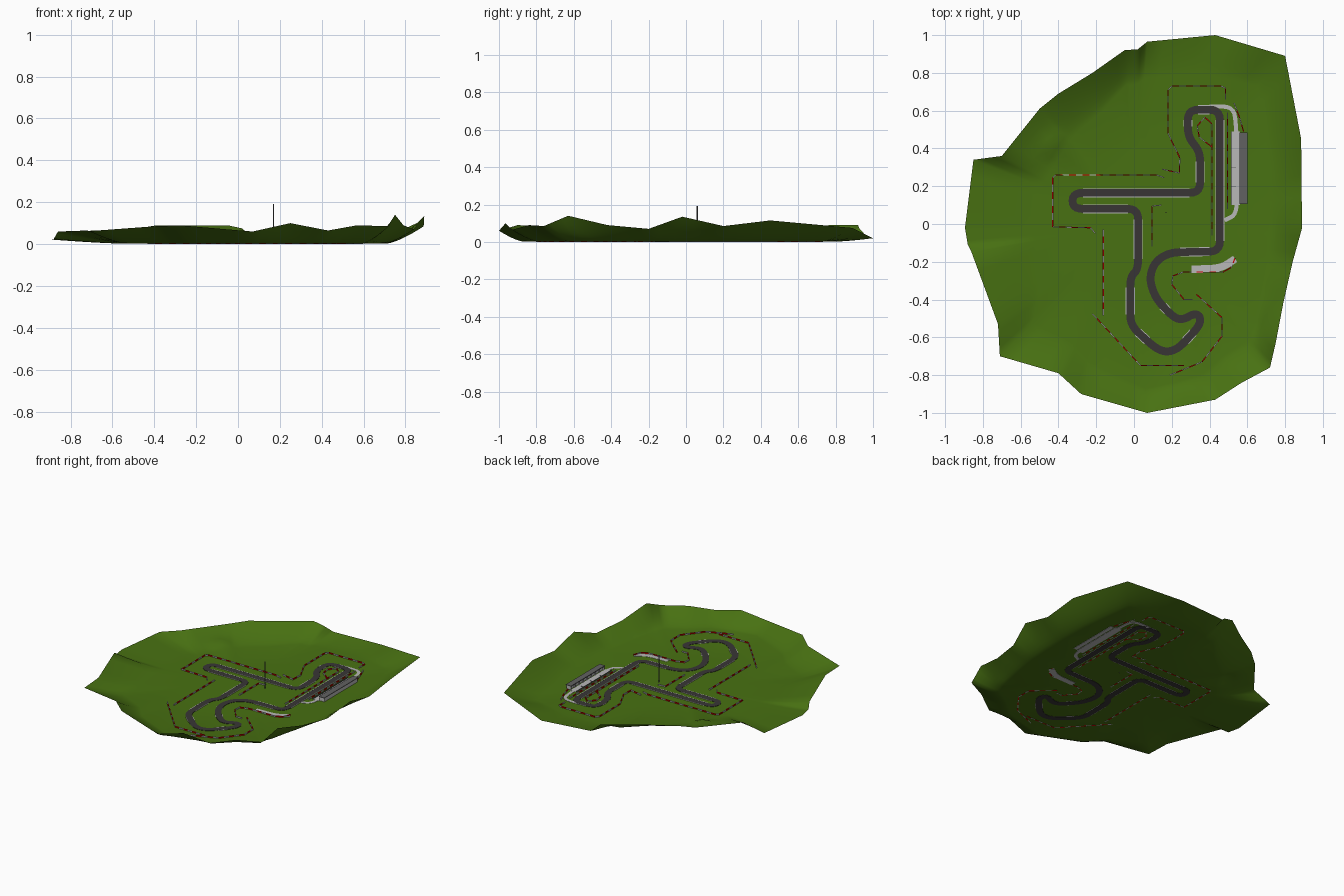
import bpy, bmesh, math
from mathutils import Vector

if "Cube" in bpy.data.objects:
    bpy.data.objects.remove(bpy.data.objects["Cube"])


def material(name, rgb):
    m = bpy.data.materials.new(name)
    m.diffuse_color = (*rgb, 1)
    m.use_nodes = True
    m.node_tree.nodes["Principled BSDF"].inputs["Base Color"].default_value = m.diffuse_color
    return m


GRASS = material("grass", (0.065, 0.165, 0.006))
ASPHALT = material("asphalt", (0.04, 0.036, 0.036))
LIGHT = material("light_concrete", (0.48, 0.48, 0.48))
ROOF = material("roof_grey", (0.12, 0.12, 0.12))
RED = material("barrier_red", (0.6, 0.0, 0.0))


def finish(bm, name, mat, recalc=True):
    if recalc:
        bmesh.ops.recalc_face_normals(bm, faces=bm.faces)
    me = bpy.data.meshes.new(name)
    bm.to_mesh(me)
    bm.free()
    ob = bpy.data.objects.new(name, me)
    me.materials.append(mat)
    bpy.context.collection.objects.link(ob)
    return ob


def fillet(pts, r, closed=False, steps=5):
    """Round the corners of a polyline."""
    P = [Vector(p) for p in pts]
    n = len(P)
    out = []
    for i, p in enumerate(P):
        if not closed and i in (0, n - 1):
            out.append(p)
            continue
        a, b = P[i - 1] - p, P[(i + 1) % n] - p
        s = p + a.normalized() * min(r, a.length * 0.48)
        e = p + b.normalized() * min(r, b.length * 0.48)
        for k in range(steps + 1):
            t = k / steps
            out.append(s * (1 - t) ** 2 + p * 2 * t * (1 - t) + e * t * t)
    return out


def ribbon(bm, pts, width, z0, z1, closed=False, offset=0.0):
    """Sweep a flat box section along a polyline."""
    P = [Vector(p) for p in pts]
    n = len(P)
    rows = []
    for i, p in enumerate(P):
        a = P[i - 1] if closed or i else p
        b = P[(i + 1) % n] if closed or i < n - 1 else p
        d = (b - a).normalized()
        s = Vector((-d.y, d.x))
        l, r = p + s * (offset + width / 2), p + s * (offset - width / 2)
        rows.append([bm.verts.new((*q, z)) for q, z in ((l, z0), (r, z0), (r, z1), (l, z1))])
    for i in range(n if closed else n - 1):
        A, B = rows[i], rows[(i + 1) % n]
        for k in range(4):
            bm.faces.new((A[k], A[(k + 1) % 4], B[(k + 1) % 4], B[k]))
    if not closed:
        bm.faces.new(rows[0])
        bm.faces.new(rows[-1])


def box(bm, x0, x1, y0, y1, z0, z1):
    ym = (y0 + y1) / 2
    ribbon(bm, [(x0, ym), (x1, ym)], y1 - y0, z0, z1)


# Terrain: flat middle with a rising rim; each entry is x, y, rim height, start of slope
outline = [
    (.89, -.02, .135, .8), (.887, .2, .085, .8), (.885, .45, .115, .8), (.80, .89, .075, .82),
    (.43, 1.0, .02, .8), (.07, .965, .03, .8), (.02, .925, .075, .8), (-.05, .92, .09, .8),
    (-.22, .80, .09, .75), (-.4, .69, .088, .72), (-.5, .61, .07, .7), (-.7, .36, .065, .66),
    (-.85, .34, .022, .6), (-.895, -.02, .022, .6), (-.88, -.11, .025, .6), (-.86, -.15, .06, .6),
    (-.72, -.53, .065, .7), (-.71, -.7, .062, .75), (-.4, -.79, .085, .8), (-.28, -.9, .09, .82),
    (.07, -1.0, .06, .87), (.25, -.965, .1, .87), (.43, -.93, .065, .85), (.57, -.84, .09, .83),
    (.72, -.76, .085, .82), (.75, -.63, .14, .85), (.79, -.42, .09, .85), (.84, -.2, .07, .83)]
rim = []
for i, a in enumerate(outline):
    b = outline[(i + 1) % len(outline)]
    rim += [[a[j] + (b[j] - a[j]) * k / 4 for j in range(4)] for k in range(4)]
bm = bmesh.new()
rings = []
for level in (-1, 0, .15, .3, .45, .6, .75, .9, 1):
    ring = []
    for x, y, z, f in rim:
        k = max(level, 0)
        t = f * 0.5 if level < 0 else f + (1 - f) * k
        bump = 0.025 * math.exp(-((x * t + .43) / .06) ** 2 - ((y * t - .42) / .05) ** 2)
        ring.append(bm.verts.new((x * t, y * t, .002 + (z - .002) * k ** 1.4 + bump)))
    rings.append(ring)
n = len(rim)
for A, B in zip(rings, rings[1:]):
    for i in range(n):
        j = (i + 1) % n
        bm.faces.new((A[i], B[i], B[j], A[j]))
hub = bm.verts.new((0, 0, .002))
for i in range(n):
    bm.faces.new((hub, rings[0][i], rings[0][(i + 1) % n]))
for f in bm.faces:
    f.smooth = True
finish(bm, "terrain", GRASS, recalc=False)

# Racing surface: one closed loop
track = [(.455, -.145), (.455, .605), (.285, .605), (.285, .46), (.35, .385), (.35, .165),
         (-.325, .165), (-.325, .08), (.022, .08), (.022, -.24), (-.02, -.28), (-.02, -.535),
         (.11, -.655), (.17, -.68), (.235, -.66), (.35, -.535), (.35, -.485), (.315, -.475),
         (.265, -.505), (.215, -.50), (.115, -.395), (.08, -.29), (.11, -.20), (.19, -.15)]
bm = bmesh.new()
ribbon(bm, fillet(track, .055, True), .042, 0, .004, True)
finish(bm, "track", ASPHALT)

# Pale edge strips along the long straights
bm = bmesh.new()
for i, a in enumerate(track):
    a, b = Vector(a), Vector(track[(i + 1) % len(track)])
    if (b - a).length > .11:
        d = (b - a).normalized() * .055
        for side in (-1, 1):
            ribbon(bm, [a + d, b - d], .004, .001, .0045, offset=side * .022)
finish(bm, "track_edge_strips", LIGHT)

# Pit lane with its apron, and the run-off area by the first bend
bm = bmesh.new()
ribbon(bm, fillet([(.40, .622), (.53, .622), (.543, .48), (.543, .05), (.48, .02)], .06), .022, 0, .0035)
box(bm, .513, .562, .10, .49, 0, .004)
finish(bm, "pit_lane", LIGHT)
bm = bmesh.new()
ribbon(bm, fillet([(.305, -.24), (.46, -.235), (.535, -.185)], .06), .04, 0, .0035)
finish(bm, "runoff_area", LIGHT)

# Pit building: pale body, piers, grey roof
bm = bmesh.new()
box(bm, .570, .597, .11, .48, 0, .028)
for k in range(9):
    y = .112 + k * .0455
    box(bm, .562, .572, y - .003, y + .003, 0, .028)
finish(bm, "pit_building", LIGHT)
bm = bmesh.new()
box(bm, .558, .60, .105, .485, .028, .033)
finish(bm, "pit_roof", ROOF)

# Low pit wall and dividers across the apron
bm = bmesh.new()
box(bm, .513, .516, .10, .49, .003, .010)
for y in (.2, .3, .4):
    box(bm, .516, .54, y - .001, y + .001, .003, .006)
finish(bm, "pit_wall", ROOF)

# Red and white barriers
barriers = [
    [(.485, .66), (.485, .72), (.46, .73), (.20, .73), (.18, .71), (.18, .48), (.243, .35), (.24, .27), (.15, .29)],
    [(.53, .64), (.56, .56), (.58, .49)],
    [(.16, .245), (.12, .26), (-.415, .26), (-.43, .245), (-.43, -.015), (-.23, -.02), (-.205, -.05)],
    [(-.163, -.03), (-.163, -.485)],
    [(-.22, -.475), (.035, -.75), (.265, -.75)],
    [(.19, -.80), (.36, -.73), (.465, -.595), (.465, -.495), (.33, -.372)],
    [(.31, -.40), (.265, -.40), (.20, -.32), (.205, -.275), (.26, -.255), (.47, -.255), (.515, -.23), (.535, -.18)],
    [(.413, -.06), (.413, .53), (.375, .565), (.335, .52), (.345, .46), (.41, .41)],
    [(.495, .08), (.495, .59)],
    [(.095, -.12), (.095, .095), (.145, .10)]]
meshes = [bmesh.new(), bmesh.new()]
DASH = .035
for line in barriers:
    carry = 0
    for a, b in zip(line, line[1:]):
        a, b = Vector(a), Vector(b)
        count = max(1, round((b - a).length / DASH))
        for k in range(count):
            p, q = a.lerp(b, k / count), a.lerp(b, (k + 1) / count)
            ribbon(meshes[carry % 2], [p, q], .006, .0005, .010)
            carry += 1
finish(meshes[0], "barriers_white", LIGHT)
finish(meshes[1], "barriers_red", RED)

# Tall mast in the infield
bpy.ops.mesh.primitive_cylinder_add(vertices=8, radius=.003, depth=.192, location=(.17, .06, .096))
mast = bpy.context.object
mast.name = "mast"
mast.data.materials.append(ROOF)
